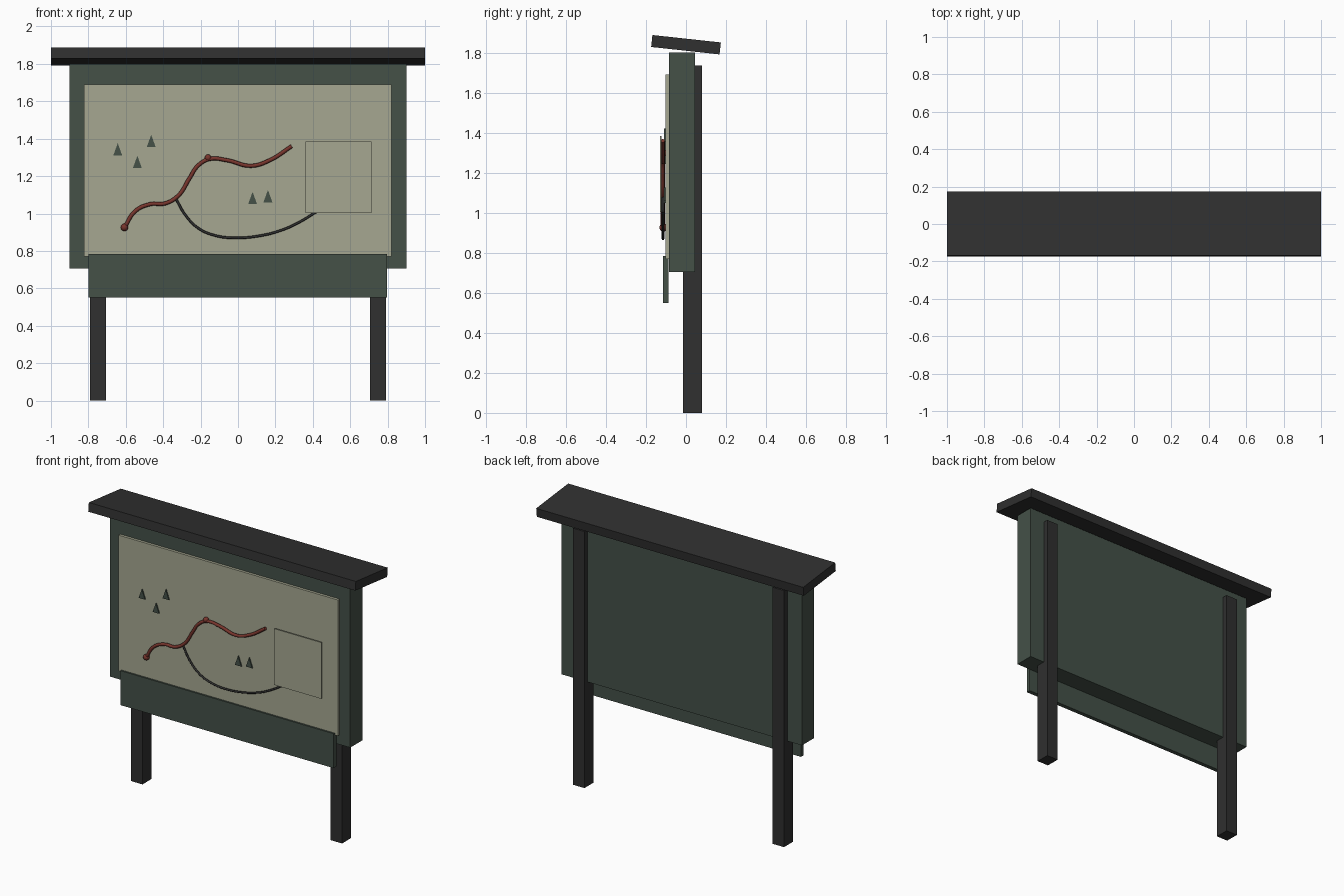
import bpy, bmesh, math
from mathutils import Matrix, Vector

if "Cube" in bpy.data.objects:
    bpy.data.objects.remove(bpy.data.objects["Cube"], do_unlink=True)


def material(name, rgb):
    m = bpy.data.materials.new(name)
    m.use_nodes = True
    m.diffuse_color = (*rgb, 1)
    bsdf = next(n for n in m.node_tree.nodes if n.type == "BSDF_PRINCIPLED")
    bsdf.inputs["Base Color"].default_value = (*rgb, 1)
    bsdf.inputs["Roughness"].default_value = 0.8
    return m


CHARCOAL = material("charcoal", (0.029, 0.029, 0.029))
GREEN = material("dark green", (0.058, 0.082, 0.064))
BEIGE = material("map beige", (0.38, 0.39, 0.285))
RED = material("trail red", (0.19, 0.036, 0.026))


def add_object(name, data, mat):
    obj = bpy.data.objects.new(name, data)
    data.materials.append(mat)
    bpy.context.collection.objects.link(obj)
    return obj


def mesh_object(name, bm, mat):
    bmesh.ops.recalc_face_normals(bm, faces=bm.faces)
    mesh = bpy.data.meshes.new(name)
    bm.to_mesh(mesh)
    bm.free()
    return add_object(name, mesh, mat)


def box(name, x, y, z, mat):
    """Box from (min, max) ranges, with its origin in the middle."""
    ranges = (x, y, z)
    bm = bmesh.new()
    bmesh.ops.create_cube(bm, size=1)
    bmesh.ops.scale(bm, vec=[hi - lo for lo, hi in ranges], verts=bm.verts)
    obj = mesh_object(name, bm, mat)
    obj.location = [(lo + hi) / 2 for lo, hi in ranges]
    return obj


def tube(name, points, y, radius, mat):
    """Smooth round line through (x, z) points."""
    curve = bpy.data.curves.new(name, "CURVE")
    curve.dimensions = "3D"
    curve.bevel_depth = radius
    curve.bevel_resolution = 2
    curve.resolution_u = 8
    curve.use_fill_caps = True
    spline = curve.splines.new("BEZIER")
    spline.bezier_points.add(len(points) - 1)
    for p, (x, z) in zip(spline.bezier_points, points):
        p.co = (x, y, z)
        p.handle_left_type = p.handle_right_type = "AUTO"
    return add_object(name, curve, mat)


def tree(name, x, z):
    """Thin triangle standing on the map."""
    bm = bmesh.new()
    corners = [(-0.024, 0), (0.024, 0), (0, 0.066)]
    face = bm.faces.new([bm.verts.new((x + dx, -0.102, z + dz)) for dx, dz in corners])
    top = bmesh.ops.extrude_face_region(bm, geom=[face])["geom"]
    verts = [v for v in top if isinstance(v, bmesh.types.BMVert)]
    bmesh.ops.translate(bm, verts=verts, vec=(0, -0.009, 0))
    return mesh_object(name, bm, GREEN)


def marker(name, x, z, radius):
    bm = bmesh.new()
    bmesh.ops.create_uvsphere(bm, u_segments=20, v_segments=12, radius=radius,
                              matrix=Matrix.Translation(Vector((x, -0.113, z))))
    for f in bm.faces:
        f.smooth = True
    return mesh_object(name, bm, RED)


# Posts
for side, s in (("left", 1), ("right", -1)):
    box(side + "_post", sorted((s * 0.705, s * 0.79)), (-0.015, 0.08), (0, 1.737), CHARCOAL)

# Case, map panel and lower board
box("case", (-0.9, 0.9), (-0.085, 0.045), (0.705, 1.8), GREEN)
box("map_panel", (-0.823, 0.82), (-0.103, -0.084), (0.77, 1.69), BEIGE)
box("lower_board", (-0.8, 0.797), (-0.115, -0.087), (0.55, 0.783), GREEN)

# Tilted roof
roof = box("roof", (-1, 1), (-0.172, 0.172), (1.81, 1.87), CHARCOAL)
roof.rotation_euler.x = -math.radians(6.2)

# Map details
box("info_plate", (0.362, 0.715), (-0.13, -0.122), (1.003, 1.384), BEIGE)
tube("main_trail", [(-0.607, 0.925), (-0.55, 1.012), (-0.47, 1.05), (-0.39, 1.054),
                    (-0.32, 1.095), (-0.26, 1.187), (-0.215, 1.255), (-0.15, 1.292),
                    (-0.06, 1.285), (0.07, 1.255), (0.17, 1.285), (0.287, 1.36)],
     -0.116, 0.0105, RED)
tube("side_trail", [(-0.335, 1.085), (-0.28, 0.99), (-0.21, 0.92), (-0.12, 0.882),
                    (-0.02, 0.87), (0.11, 0.88), (0.23, 0.91), (0.33, 0.955),
                    (0.42, 1.01)],
     -0.115, 0.0065, CHARCOAL)
marker("trail_start", -0.607, 0.926, 0.02)
marker("trail_stop", -0.16, 1.298, 0.018)
for i, (x, z) in enumerate([(-0.643, 1.31), (-0.538, 1.243), (-0.464, 1.355),
                            (0.078, 1.05), (0.16, 1.06)]):
    tree(f"map_tree_{i + 1}", x, z)
